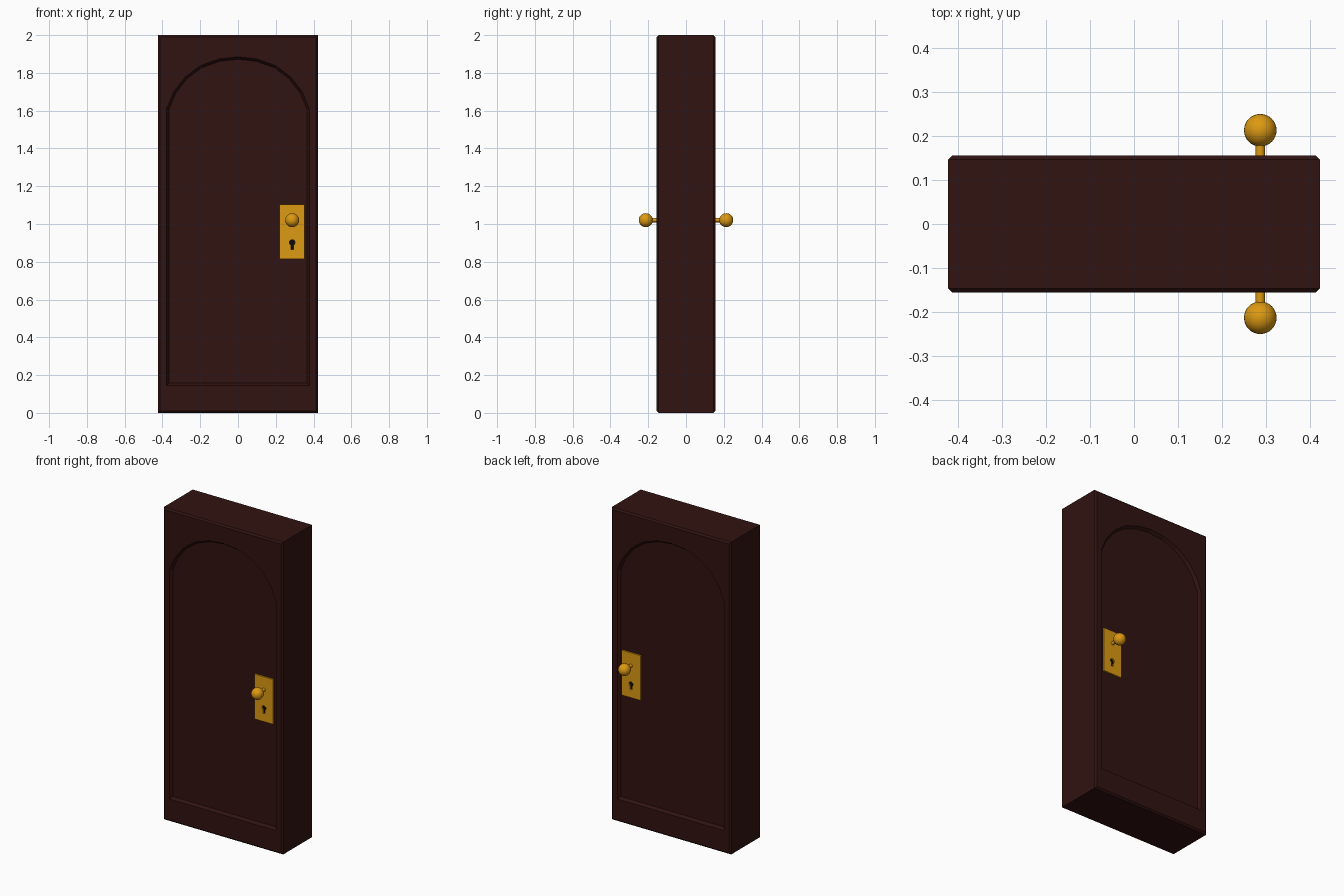
import bpy, bmesh, math

if "Cube" in bpy.data.objects:
    bpy.data.objects.remove(bpy.data.objects["Cube"])

HW, HD, H = 0.423, 0.156, 2.0        # slab half width, half depth, height
BEV, DEPTH = 0.01, 0.018             # edge chamfer, panel recess
KX, KZ = 0.287, 1.02                 # knob position


def material(name, rgb):
    m = bpy.data.materials.new(name)
    m.diffuse_color = (*rgb, 1)
    m.use_nodes = True
    m.node_tree.nodes["Principled BSDF"].inputs["Base Color"].default_value = m.diffuse_color
    return m


wood = material("dark_wood", (0.03, 0.0065, 0.005))
brass = material("brass", (0.72, 0.32, 0.006))
black = material("black", (0.004, 0.003, 0.002))


def rect(inset):
    x = HW - inset
    return [(-x, inset), (x, inset), (x, H - inset), (-x, H - inset)]


def arch(inset):
    # half outline of the arched panel, mirrored across x
    half = [(0.378, 0.145), (0.378, 1.61), (0.34, 1.70), (0.28, 1.778),
            (0.20, 1.838), (0.10, 1.874)]
    right = []
    for i, (x, z) in enumerate(half):
        if i < 2:
            right.append((x - inset, z + inset * (1 - i)))
        else:
            a = math.atan2(z - 1.5, x)
            right.append((x - inset * math.cos(a), z - inset * math.sin(a)))
    return right + [(0, 1.885 - inset)] + [(-x, z) for x, z in reversed(right)]


def finish(bm, name, mat):
    bmesh.ops.recalc_face_normals(bm, faces=bm.faces[:])
    me = bpy.data.meshes.new(name)
    bm.to_mesh(me)
    bm.free()
    me.materials.append(mat)
    ob = bpy.data.objects.new(name, me)
    bpy.context.collection.objects.link(ob)
    return ob


def bridge(bm, a, b):
    for i in range(len(a)):
        j = (i + 1) % len(a)
        bm.faces.new((a[i], a[j], b[j], b[i]))


def loop_edges(bm, vs):
    return [bm.edges.get((v, vs[i - 1])) or bm.edges.new((v, vs[i - 1]))
            for i, v in enumerate(vs)]


# door slab with a recessed arched panel on both faces
bm = bmesh.new()
sides = []
for s in (-1, 1):
    def ring(pts, y):
        return [bm.verts.new((x, s * y, z)) for x, z in pts]
    outer, face = ring(rect(0), HD - BEV), ring(rect(BEV), HD)
    rim, floor = ring(arch(0), HD), ring(arch(0.013), HD - DEPTH)
    bridge(bm, outer, face)
    bridge(bm, rim, floor)
    bm.faces.new(floor)
    bmesh.ops.triangle_fill(bm, use_beauty=True,
                            edges=loop_edges(bm, face) + loop_edges(bm, rim))
    sides.append(outer)
bridge(bm, *sides)
finish(bm, "door_slab", wood)


# keyhole outline: round top with a slot below
def keyhole():
    pts = [(KX + 0.015 * math.cos(a), 0.902 + 0.015 * math.sin(a))
           for a in (math.radians(-60 + 300 * i / 14) for i in range(15))]
    return pts + [(KX - 0.006, 0.866), (KX + 0.006, 0.866)]


plate = [(0.22, 0.815), (0.352, 0.815), (0.352, 1.102), (0.22, 1.102)]
PANEL = HD - DEPTH

for s, side in ((-1, "front"), (1, "back")):
    # lock plate with keyhole cut through
    bm = bmesh.new()
    vs = [[bm.verts.new((x, s * PANEL, z)) for x, z in p] for p in (plate, keyhole())]
    res = bmesh.ops.triangle_fill(bm, use_beauty=True,
                                  edges=loop_edges(bm, vs[0]) + loop_edges(bm, vs[1]))
    ext = bmesh.ops.extrude_face_region(bm, geom=bm.faces[:], use_keep_orig=True)
    new = [g for g in ext["geom"] if isinstance(g, bmesh.types.BMVert)]
    bmesh.ops.translate(bm, verts=new, vec=(0, s * 0.01, 0))
    finish(bm, side + "_lock_plate", brass)

    # dark backing inside the keyhole
    bm = bmesh.new()
    bm.faces.new([bm.verts.new((x, s * (PANEL + 0.001), z)) for x, z in keyhole()])
    ob = finish(bm, side + "_keyhole", black)
    if ob.data.polygons[0].normal.y * s < 0:
        ob.data.flip_normals()

    # knob stem
    bpy.ops.mesh.primitive_cylinder_add(vertices=16, radius=0.011, depth=0.07,
                                        location=(KX, s * 0.175, KZ),
                                        rotation=(math.pi / 2, 0, 0))
    stem = bpy.context.object
    stem.name = side + "_knob_stem"
    # round knob
    bpy.ops.mesh.primitive_uv_sphere_add(segments=32, ring_count=16, radius=0.037,
                                         location=(KX, s * 0.213, KZ))
    knob = bpy.context.object
    knob.name = side + "_knob"
    for o in (stem, knob):
        o.data.materials.append(brass)
        bpy.ops.object.select_all(action='DESELECT')
        o.select_set(True)
        bpy.context.view_layer.objects.active = o
        bpy.ops.object.shade_smooth_by_angle()
